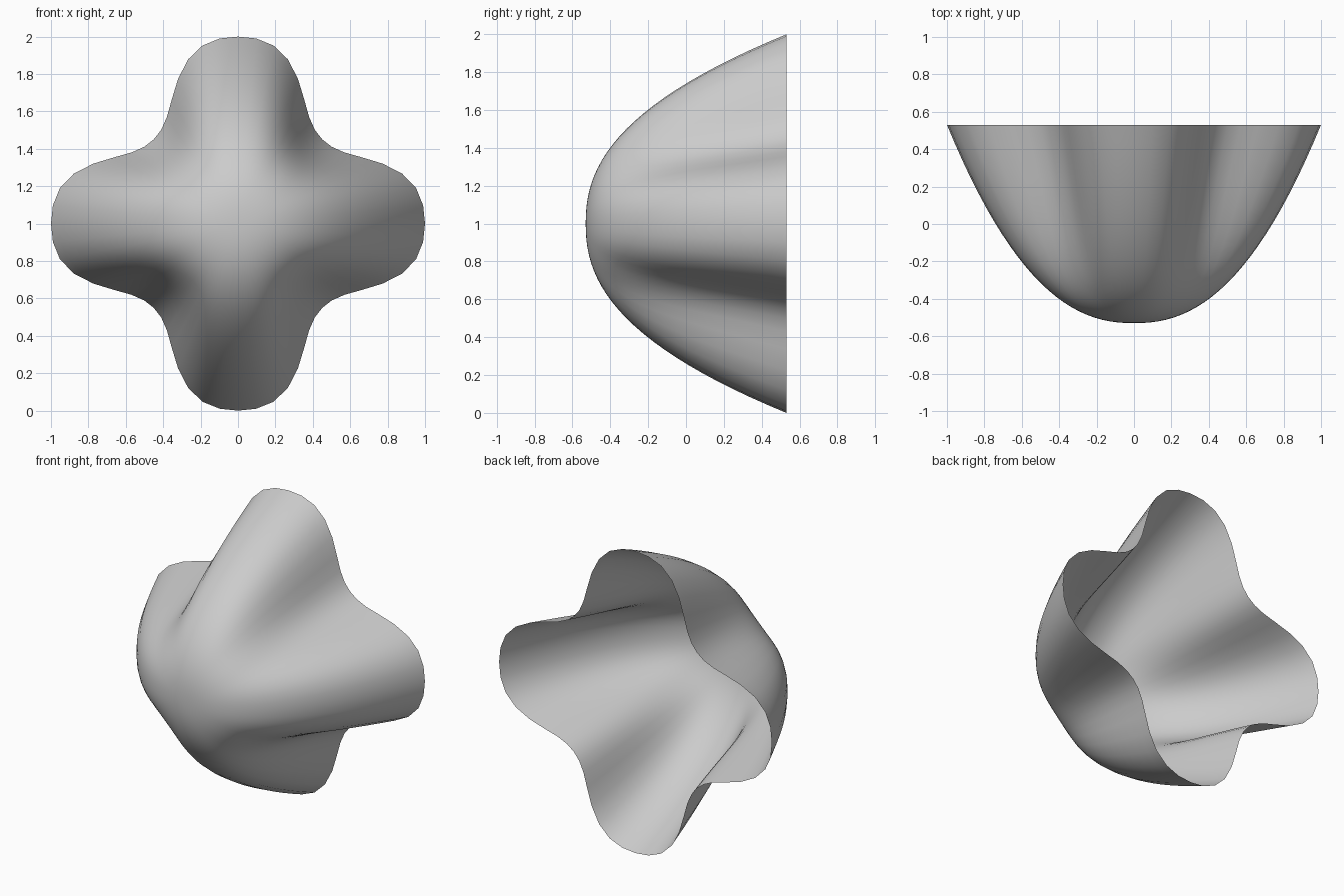
import bpy, bmesh
from math import sin, cos, pi

if "Cube" in bpy.data.objects:
    bpy.data.objects.remove(bpy.data.objects["Cube"])

SEGS, RINGS = 64, 24
DEPTH = 0.53      # half of the depth along y


def lobe(a):
    """Rim radius: four rounded lobes."""
    return 0.828 + 0.192*cos(4*a) - 0.0096*cos(8*a) - 0.0106*cos(12*a)


def point(s, a):
    """Bowl surface: round near the apex, lobed towards the rim."""
    g = sin(s * pi / 2) ** 2
    r = s * (1 - (1 - lobe(a)) * g)
    return (r * cos(a), -DEPTH + 2 * DEPTH * s ** 2.3, 1 + r * sin(a))


# Open four-lobed bowl, apex towards the front
bm = bmesh.new()
apex = bm.verts.new((0, -DEPTH, 1))
rings = [[bm.verts.new(point(i / RINGS, 2 * pi * j / SEGS)) for j in range(SEGS)]
         for i in range(1, RINGS + 1)]
for j in range(SEGS):
    k = (j + 1) % SEGS
    bm.faces.new((apex, rings[0][j], rings[0][k]))
    for a, b in zip(rings, rings[1:]):
        bm.faces.new((a[j], b[j], b[k], a[k]))
for f in bm.faces:
    f.smooth = True
bm.normal_update()

mesh = bpy.data.meshes.new("lobed_bowl")
bm.to_mesh(mesh)
bm.free()
obj = bpy.data.objects.new("lobed_bowl", mesh)
bpy.context.collection.objects.link(obj)
